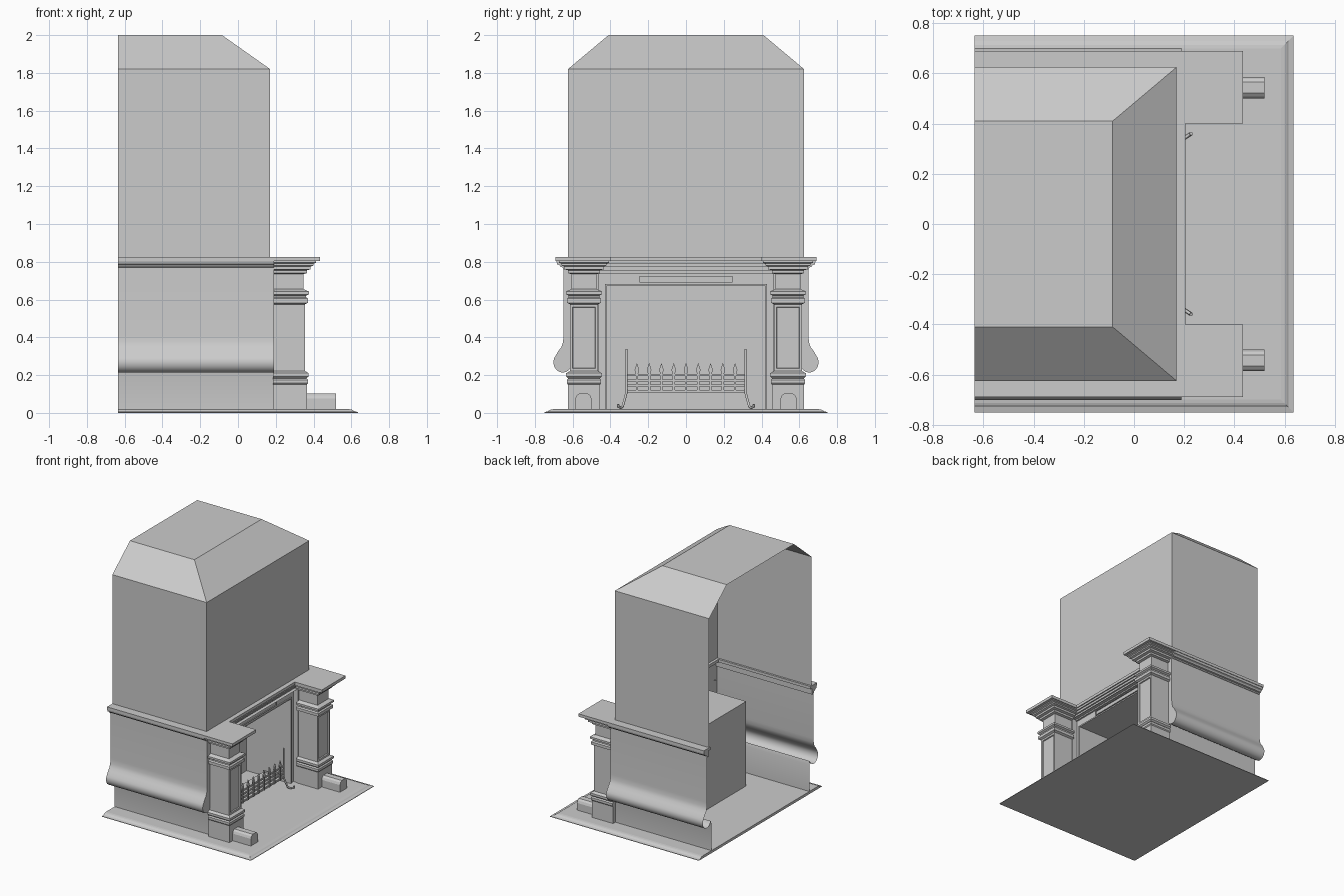
import bpy, bmesh, math

if "Cube" in bpy.data.objects:
    bpy.data.objects.remove(bpy.data.objects["Cube"])

BACK = -0.635


def make(name, verts, faces, smooth=False):
    me = bpy.data.meshes.new(name)
    me.from_pydata(verts, [], faces)
    bm = bmesh.new()
    bm.from_mesh(me)
    bmesh.ops.recalc_face_normals(bm, faces=bm.faces)
    bm.to_mesh(me)
    bm.free()
    ob = bpy.data.objects.new(name, me)
    bpy.context.collection.objects.link(ob)
    if smooth:
        me.polygons.foreach_set("use_smooth", [True] * len(me.polygons))
        me.set_sharp_from_angle(angle=math.radians(35))
    return ob


def strip(name, rows, closed=False, first=False, last=False, smooth=False):
    """Bridge successive rows of points, with optional end caps."""
    n = len(rows[0])
    verts = [p for r in rows for p in r]
    faces = []
    for i in range(len(rows) - 1):
        for j in range(n if closed else n - 1):
            k = (j + 1) % n
            faces.append((i*n + j, i*n + k, (i+1)*n + k, (i+1)*n + j))
    if first:
        faces.append(tuple(range(n)))
    if last:
        faces.append(tuple(range((len(rows)-1)*n, len(rows)*n)))
    return make(name, verts, faces, smooth)


def rings(name, x0, x1, y0, y1, prof):
    """Rectangle stack: each (offset, z) grows the front and both sides."""
    rows = [[(x0, y0-o, z), (x1+o, y0-o, z), (x1+o, y1+o, z), (x0, y1+o, z)] for o, z in prof]
    return strip(name, rows, True, True, True)


def box(name, x0, x1, y0, y1, z0, z1):
    return rings(name, x0, x1, y0, y1, [(0, z0), (0, z1)])


def prism_x(name, yz, x0, x1, smooth=False):
    return strip(name, [[(x, y, z) for y, z in yz] for x in (x0, x1)], True, True, True, smooth)


def inset_front(ob, z, margin, depth, lip=0.004):
    """Sunk panel in the +x face containing height z."""
    bm = bmesh.new()
    bm.from_mesh(ob.data)
    f = [f for f in bm.faces if f.normal.x > 0.99
         and min(v.co.z for v in f.verts) < z < max(v.co.z for v in f.verts)]
    bmesh.ops.inset_region(bm, faces=f, thickness=margin)
    bmesh.ops.inset_region(bm, faces=f, thickness=lip, depth=-depth)
    bm.to_mesh(ob.data)
    bm.free()


# hearth slab with moulded edge
rings("hearth_slab", BACK, 0.635, -0.75, 0.75,
      [(0, 0), (0, 0.004), (-0.012, 0.007), (-0.02, 0.009), (-0.028, 0.015), (-0.036, 0.018), (-0.05, 0.02)])

# chimney breast, open at the back
strip("chimney_breast",
      [[(BACK, -y, z), (x, -y, z), (x, y, z), (BACK, y, z)]
       for x, y, z in ((0.17, 0.625, 0.81), (0.17, 0.625, 1.82), (-0.085, 0.41, 2.0))], last=True)

# front wall, opening frame and firebox in one strip
strip("firebox_surround",
      [[(x, -y, 0.01), (x, -y, z), (x, y, z), (x, y, 0.01)]
       for x, y, z in ((0.19, 0.46, 0.745), (0.15, 0.46, 0.745), (0.15, 0.43, 0.682), (0.158, 0.43, 0.682),
                       (0.158, 0.42, 0.672), (-0.22, 0.42, 0.672))], last=True)
panel = box("lintel_panel", 0.145, 0.158, -0.245, 0.245, 0.69, 0.725)
inset_front(panel, 0.70, 0.004, 0.006, 0.002)

# mantel shelf: a U shape that breaks forward over the columns
half = [(BACK, 0.69), (0.435, 0.69), (0.435, 0.4), (0.205, 0.4)]
inner = [(0.15, 0.61), (BACK, 0.61)]
outline = half + [(x, -y) for x, y in reversed(half)] + [(x, -y) for x, y in reversed(inner)] + inner
strip("mantel_shelf", [[(x, y, z) for x, y in outline] for z in (0.803, 0.825)], True, True, True)

# stepped cornice between the columns
for i, (x, z) in enumerate(((0.163, 0.735), (0.175, 0.755), (0.187, 0.772), (0.197, 0.788))):
    box(f"centre_cornice_{i}", 0.14, x, -0.46, 0.46, z, 0.803)

# side wall profile ending in a scroll near the bottom
wall = [(0.648, 0.80), (0.648, 0.41), (0.651, 0.375), (0.66, 0.347), (0.676, 0.328)]
for i in range(13):
    a = math.radians(42 - i * 17)
    wall.append((0.652 + 0.05 * math.cos(a), 0.268 + 0.054 * math.sin(a)))
wall += [(0.597, 0.225), (0.597, 0.01)]
cornice = [(0.63, 0.755), (0.652, 0.76), (0.652, 0.77), (0.664, 0.773), (0.67, 0.782),
           (0.682, 0.787), (0.686, 0.803), (0.63, 0.803)]

column = [(0.01, 0.005), (0.01, 0.15), (0.016, 0.157), (0.016, 0.175), (0.008, 0.183), (0.019, 0.193),
          (0.019, 0.21), (0, 0.222), (0, 0.575), (0.016, 0.583), (0.016, 0.605), (0.006, 0.612),
          (0.006, 0.62), (0.02, 0.628), (0.02, 0.643), (-0.008, 0.655), (-0.008, 0.735), (0.01, 0.74),
          (0.01, 0.755), (0.03, 0.76), (0.03, 0.775), (0.045, 0.78), (0.045, 0.79), (0.058, 0.795), (0.058, 0.805)]

for side, s in (("left", -1), ("right", 1)):
    prof = [(s*y, z) for y, z in wall]
    strip(f"{side}_scroll_wall", [[(x, y, z) for y, z in prof] for x in (BACK, 0.19)], smooth=True)
    cap = [(0.19, s*0.46, 0.80)] + [(0.19, y, z) for y, z in prof] + [(0.19, s*0.46, 0.01)]
    make(f"{side}_wall_end", cap, [tuple(range(len(cap)))])
    prism_x(f"{side}_cornice", [(s*y, z) for y, z in cornice], BACK, 0.19)
    # column with sunk panel
    y0, y1 = sorted((s*0.465, s*0.615))
    col = rings(f"{side}_column", 0.185, 0.355, y0, y1, column)
    inset_front(col, 0.4, 0.02, 0.008)
    # arched block at the foot of the column
    arch = [(-0.043, 0.015), (-0.043, 0.075), (-0.036, 0.092), (-0.022, 0.103),
            (0.022, 0.103), (0.036, 0.092), (0.043, 0.075), (0.043, 0.015)]
    prism_x(f"{side}_foot_block", [(s*0.543 + y, z) for y, z in arch], 0.36, 0.52)
    # grate post with curled foot
    cu = bpy.data.curves.new(f"{side}_grate_leg", 'CURVE')
    cu.dimensions = '3D'
    cu.bevel_depth = 0.007
    cu.bevel_resolution = 1
    cu.use_fill_caps = True
    pts = [(0.17, 0.315, 0.338), (0.17, 0.315, 0.11), (0.18, 0.325, 0.07), (0.19, 0.335, 0.035),
           (0.205, 0.345, 0.027), (0.225, 0.358, 0.032), (0.228, 0.36, 0.045)]
    sp = cu.splines.new('POLY')
    sp.points.add(len(pts) - 1)
    for p, (x, y, z) in zip(sp.points, pts):
        p.co = (x, s*y, z, 1)
    bpy.context.collection.objects.link(bpy.data.objects.new(cu.name, cu))
    box(f"{side}_grate_side", 0.0, 0.17, s*0.31 - 0.004, s*0.31 + 0.004, 0.11, 0.125)

# grate bars, floor and pointed uprights
for i, z in enumerate((0.115, 0.145, 0.172, 0.2)):
    box(f"grate_bar_{i}", 0.164, 0.174, -0.312, 0.312, z - 0.006, z + 0.006)
box("grate_floor", 0.0, 0.17, -0.31, 0.31, 0.105, 0.112)
spike = [(-0.006, 0.11), (-0.006, 0.205), (-0.012, 0.228), (0, 0.265), (0.012, 0.228), (0.006, 0.205), (0.006, 0.11)]
for i in range(9):
    prism_x(f"grate_spike_{i}", [(y + (i - 4) * 0.065, z) for y, z in spike], 0.172, 0.181)
